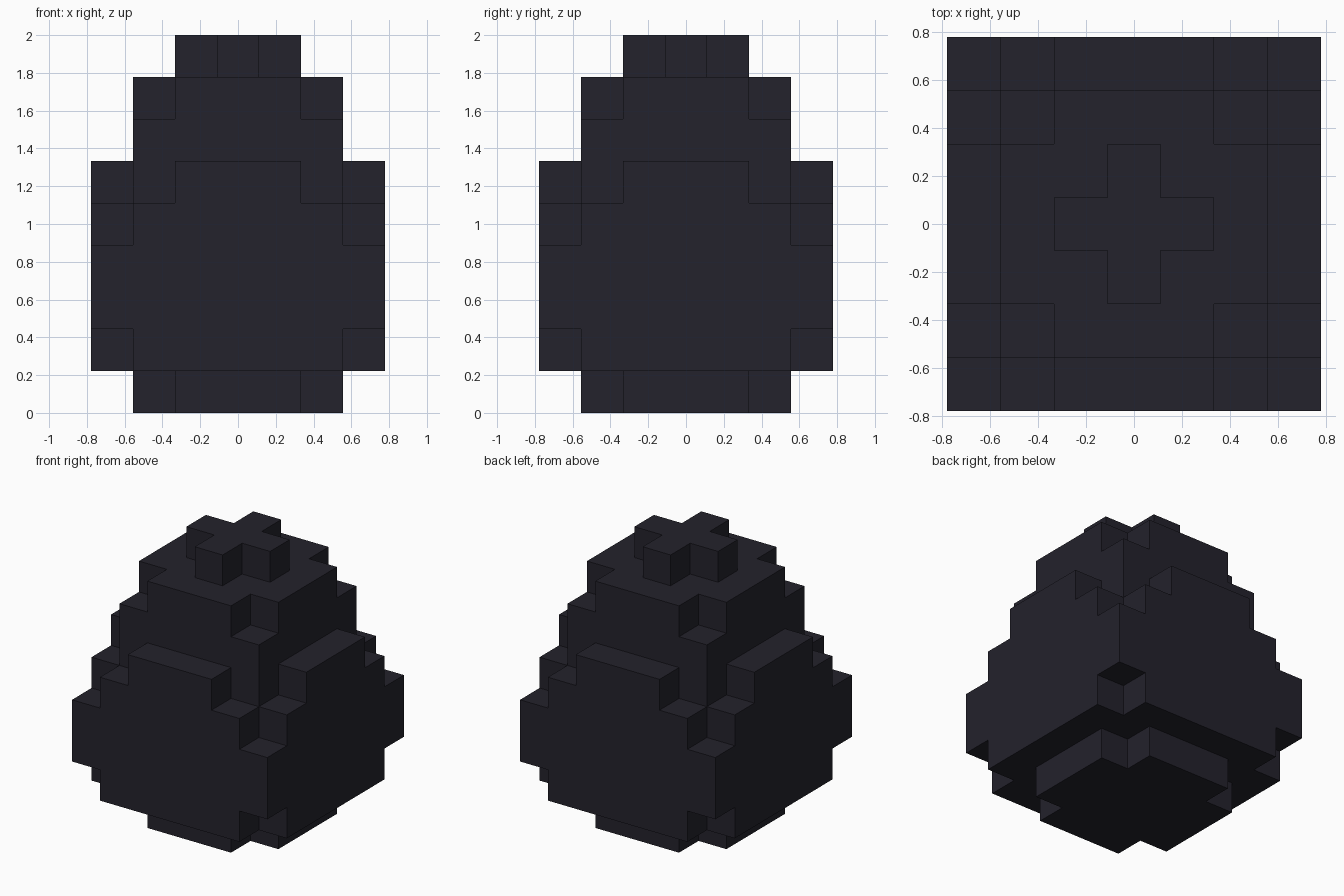
import bpy, bmesh
from mathutils import Vector

cube = bpy.data.objects.get("Cube")
if cube:
    bpy.data.objects.remove(cube, do_unlink=True)

UNIT = 2 / 9  # edge of one block

# One entry per layer, bottom to top: (half width in blocks, largest |x| + |y|)
LAYERS = [(2, 3), (3, 5), (3, 6), (3, 6), (3, 5), (3, 4), (2, 4), (2, 3), (1, 1)]

# Dark shell colour
shell_mat = bpy.data.materials.new("dark_shell")
shell_mat.use_nodes = True
colour = (0.017, 0.016, 0.025, 1)
shell_mat.diffuse_color = colour
bsdf = next(n for n in shell_mat.node_tree.nodes if n.type == 'BSDF_PRINCIPLED')
bsdf.inputs["Base Color"].default_value = colour
bsdf.inputs["Roughness"].default_value = 0.8

# Blocks filled by the stepped egg
blocks = set()
for z, (half, reach) in enumerate(LAYERS):
    span = range(-half, half + 1)
    blocks |= {(x, y, z) for x in span for y in span if abs(x) + abs(y) <= reach}

# Outer skin only: one square wherever a block has no neighbour
bm = bmesh.new()
for block in blocks:
    centre = Vector(block)
    for axis in range(3):
        for sign in (-1, 1):
            normal = Vector((0, 0, 0))
            normal[axis] = sign
            if tuple(int(c) for c in centre + normal) in blocks:
                continue
            u = Vector((0, 0, 0))
            u[(axis + 1) % 3] = 0.5
            v = normal.cross(u)
            mid = centre + normal / 2 + Vector((0, 0, 0.5))
            corners = (mid - u - v, mid + u - v, mid + u + v, mid - u + v)
            bm.faces.new([bm.verts.new(c * UNIT) for c in corners])

# Weld the squares and merge the flat areas into clean faces
bmesh.ops.remove_doubles(bm, verts=bm.verts[:], dist=0.001)
bmesh.ops.dissolve_limit(bm, angle_limit=0.01, verts=bm.verts[:], edges=bm.edges[:])
bmesh.ops.recalc_face_normals(bm, faces=bm.faces[:])

mesh = bpy.data.meshes.new("stepped_egg")
bm.to_mesh(mesh)
bm.free()
mesh.materials.append(shell_mat)
egg = bpy.data.objects.new("stepped_egg", mesh)
bpy.context.collection.objects.link(egg)
